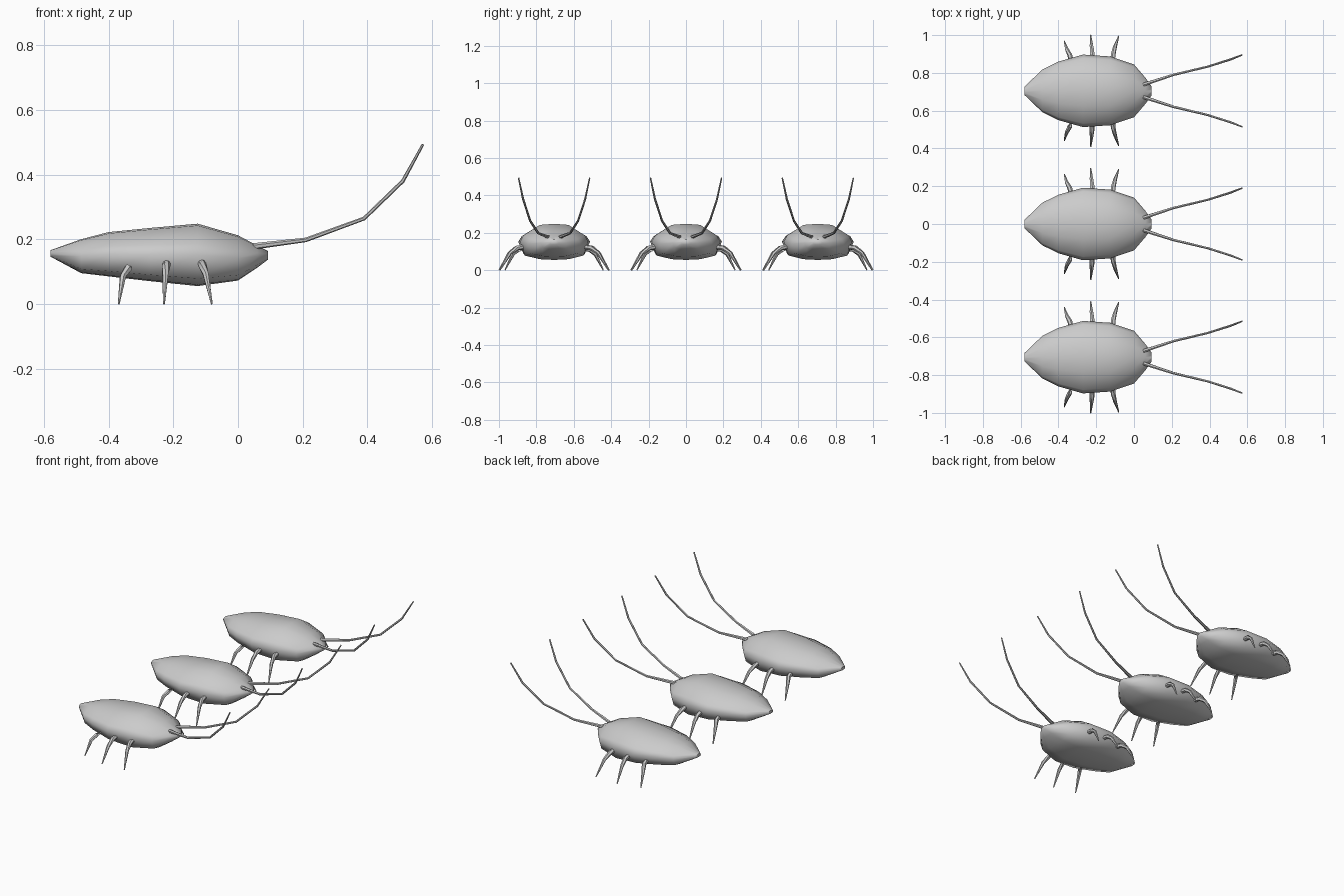
import bpy, bmesh, math
from mathutils import Vector

if "Cube" in bpy.data.objects:
    bpy.data.objects.remove(bpy.data.objects["Cube"], do_unlink=True)

grey = bpy.data.materials.new("plain grey")
grey.use_nodes = True
colour = (0.6, 0.6, 0.6, 1)
grey.diffuse_color = colour
grey.node_tree.nodes["Principled BSDF"].inputs["Base Color"].default_value = colour


def loft(name, rings, angle):
    """Skin a list of rings into a capped, smooth shaded object."""
    bm = bmesh.new()
    loops = [[bm.verts.new(p) for p in ring] for ring in rings]
    n = len(loops[0])
    for a, b in zip(loops, loops[1:]):
        for i in range(n):
            j = (i + 1) % n
            bm.faces.new((a[i], a[j], b[j], b[i]))
    bm.faces.new(loops[0])
    bm.faces.new(loops[-1])
    bmesh.ops.recalc_face_normals(bm, faces=bm.faces)
    mesh = bpy.data.meshes.new(name)
    bm.to_mesh(mesh)
    bm.free()
    mesh.materials.append(grey)
    obj = bpy.data.objects.new(name, mesh)
    bpy.context.collection.objects.link(obj)
    bpy.ops.object.select_all(action="DESELECT")
    obj.select_set(True)
    bpy.context.view_layer.objects.active = obj
    bpy.ops.object.shade_smooth_by_angle(angle=math.radians(angle))
    return obj


def tube(name, path, radii, sides=6):
    """Tapered limb that follows a path."""
    pts = [Vector(p) for p in path]
    rings = []
    for i, p in enumerate(pts):
        along = pts[min(i + 1, len(pts) - 1)] - pts[max(i - 1, 0)]
        u = along.cross(Vector((0.3, 1, 0.2))).normalized()
        v = along.cross(u).normalized()
        turns = [2 * math.pi * k / sides for k in range(sides)]
        rings.append([p + radii[i] * (u * math.cos(t) + v * math.sin(t)) for t in turns])
    return loft(name, rings, 50)


# Body stations: x, half width, bottom, top
STATIONS = [(-0.58, 0.022, 0.146, 0.166), (-0.485, 0.113, 0.095, 0.2),
            (-0.4, 0.155, 0.085, 0.222), (-0.27, 0.192, 0.07, 0.235),
            (-0.125, 0.182, 0.055, 0.248), (0, 0.14, 0.072, 0.212),
            (0.06, 0.07, 0.112, 0.18), (0.093, 0.024, 0.137, 0.163)]
# Half cross-section: width fraction, height fraction
SECTION = [(0, 1), (0.42, 0.97), (0.9, 0.68), (1, 0.5), (0.86, 0.12), (0.42, 0.02), (0, 0)]

# Leg paths on the left flank: root, knee, shin, foot
LEGS = {
    "rear": [(-0.325, 0.13, 0.118), (-0.34, 0.19, 0.11), (-0.356, 0.22, 0.085), (-0.369, 0.263, 0)],
    "middle": [(-0.22, 0.14, 0.128), (-0.222, 0.205, 0.118), (-0.225, 0.24, 0.09), (-0.229, 0.295, 0)],
    "front": [(-0.115, 0.13, 0.13), (-0.11, 0.195, 0.12), (-0.1, 0.235, 0.092), (-0.081, 0.29, 0)],
}
LEG_RADII = [0.013, 0.013, 0.01, 0.003]
ANTENNA = [(0.05, 0.033, 0.178), (0.21, 0.085, 0.198), (0.39, 0.128, 0.264),
           (0.51, 0.166, 0.38), (0.572, 0.19, 0.493)]
ANTENNA_RADII = [0.01, 0.007, 0.006, 0.006, 0.004]

outline = SECTION + [(-w, h) for w, h in SECTION[-2:0:-1]]
parts = [loft("body", [[(x, w * hw, lo + h * (hi - lo)) for w, h in outline]
                       for x, hw, lo, hi in STATIONS], 60)]
for side, s in (("left", 1), ("right", -1)):
    def flip(path):
        return [(x, y * s, z) for x, y, z in path]
    parts.append(tube(side + "_antenna", flip(ANTENNA), ANTENNA_RADII))
    for name, path in LEGS.items():
        parts.append(tube(f"{side}_{name}_leg", flip(path), LEG_RADII))

# Row of three identical insects
SPACING = 0.705
for tag, offset in (("near", -SPACING), ("far", SPACING)):
    for part in parts:
        twin = part.copy()
        twin.name = f"{tag}_{part.name}"
        twin.location.y = offset
        bpy.context.collection.objects.link(twin)
